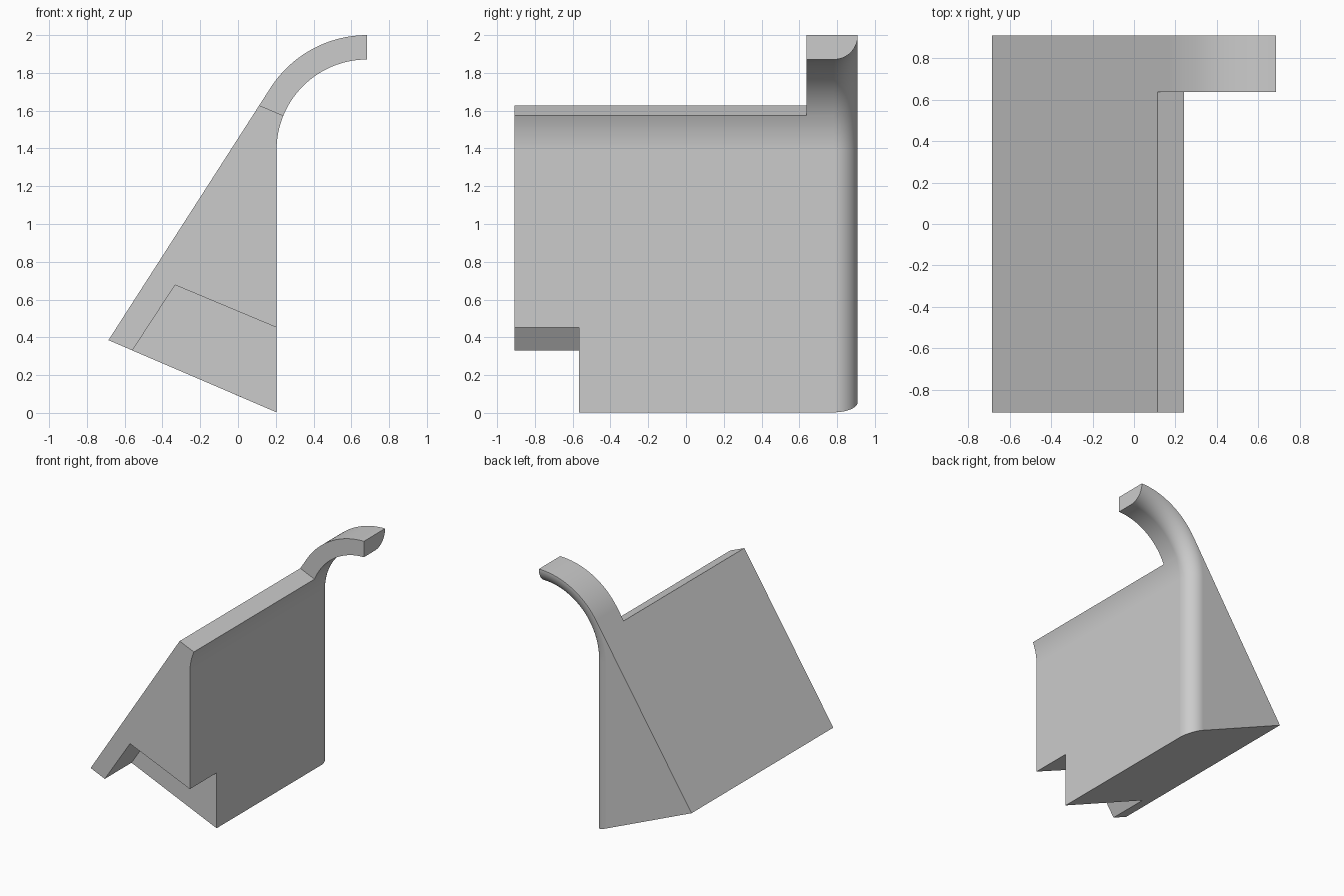
import bpy, bmesh
from math import sin, cos, radians, pi

cube = bpy.data.objects.get("Cube")
if cube:
    bpy.data.objects.remove(cube, do_unlink=True)

grey = bpy.data.materials.new("plain grey")
grey.use_nodes = True
COLOUR = (0.6, 0.6, 0.6, 1)
grey.diffuse_color = COLOUR
grey.node_tree.nodes["Principled BSDF"].inputs["Base Color"].default_value = COLOUR

HALF = 0.909                 # half depth in y
WALL = 0.204                 # x of the upright face
CX, CZ = 0.684, 1.391        # centre of the hook arc
R_IN, R_OUT = 0.48, 0.609    # hook radii
FILLET = 0.126               # rounding of the rear inner edge


def loft(name, slices):
    """Closed solid from (y, [(x, z), ...]) slices of equal point count."""
    bm = bmesh.new()
    rings = [[bm.verts.new((x, y, z)) for x, z in pts] for y, pts in slices]
    for a, b in zip(rings, rings[1:]):
        for i in range(len(a)):
            j = (i + 1) % len(a)
            bm.faces.new((a[i], a[j], b[j], b[i]))
    bm.faces.new(rings[0])
    bm.faces.new(rings[-1])
    bmesh.ops.recalc_face_normals(bm, faces=bm.faces)
    mesh = bpy.data.meshes.new(name)
    bm.to_mesh(mesh)
    bm.free()
    mesh.materials.append(grey)
    obj = bpy.data.objects.new(name, mesh)
    bpy.context.collection.objects.link(obj)
    return obj


def arc(radius, start, end, steps):
    angles = [radians(start + (end - start) * i / steps) for i in range(steps + 1)]
    return [(CX + radius * cos(a), CZ + radius * sin(a)) for a in angles]


def profile(inset):
    """Wedge with hook; the inner contour is moved inwards by inset."""
    base = [(-0.686, 0.385), (WALL - inset, 0.003 + 0.429 * inset)]
    return base + arc(R_IN + inset, 180, 90, 32) + arc(R_OUT, 90, 147.2, 24)


# Wedge body with hook along the full depth, rounded at the rear
slices = [(-HALF, profile(0))]
STEPS = 16
for i in range(STEPS + 1):
    t = pi / 2 * i / STEPS
    slices.append((HALF - FILLET * (1 - sin(t)), profile(FILLET * (1 - cos(t)))))
body = loft("hooked_wedge", slices)

# Cutters: hook removed except at the rear, notch under the front
top = [(-0.1, 1.718), (0.9, 1.295), (0.9, 2.3), (-0.1, 2.3)]
notch = [(-0.789, -0.021), (-0.333, 0.677), (0.741, 0.227), (0.741, -0.5), (-0.789, -0.5)]
cutters = [loft("top_cutter", [(-1.5, top), (0.637, top)]),
           loft("notch_cutter", [(-1.5, notch), (-0.566, notch)])]

bpy.context.view_layer.objects.active = body
for cutter in cutters:
    cutter.hide_render = True
    mod = body.modifiers.new("cut", 'BOOLEAN')
    mod.operation = 'DIFFERENCE'
    mod.solver = 'EXACT'
    mod.object = cutter
    bpy.ops.object.modifier_apply(modifier=mod.name)
    bpy.data.objects.remove(cutter, do_unlink=True)

# Smooth curves, crisp corners
bpy.ops.object.select_all(action='DESELECT')
body.select_set(True)
bpy.ops.object.shade_smooth_by_angle(angle=radians(25))
weighted = body.modifiers.new("weighted normals", 'WEIGHTED_NORMAL')
weighted.keep_sharp = True
